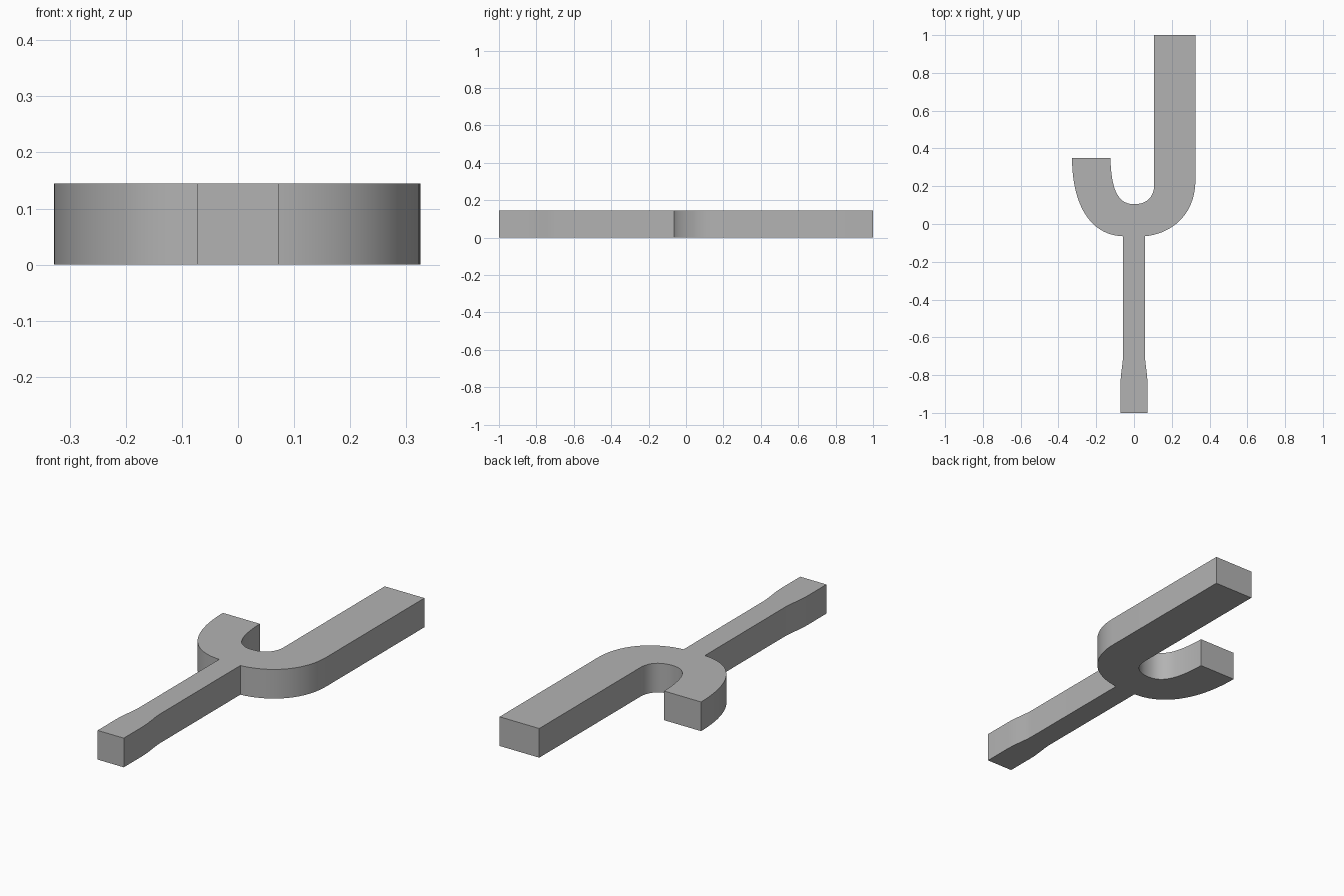
import bpy, bmesh
from math import radians
from mathutils import Vector
from mathutils.geometry import interpolate_bezier

if "Cube" in bpy.data.objects:
    bpy.data.objects.remove(bpy.data.objects["Cube"])

THICKNESS = 0.145

grey = bpy.data.materials.new("plain grey")
grey.use_nodes = True
colour = (0.45, 0.45, 0.45, 1)
grey.diffuse_color = colour
grey.node_tree.nodes["Principled BSDF"].inputs["Base Color"].default_value = colour


def curve(a, b, c, d, steps=20):
    """Points along a cubic curve, from a to d."""
    return interpolate_bezier(*(Vector(p) for p in (a, b, c, d)), steps)


# Handle: straight stem flaring gently to a wider foot
flare = curve((0.072, -0.85), (0.07, -0.78), (0.058, -0.74), (0.058, -0.69), 10)
outline = [Vector((-0.072, -1)), Vector((0.072, -1))] + flare
# Long arm, from the handle round to its square tip
outline += curve((0.058, -0.065), (0.21, -0.05), (0.325, 0.06), (0.325, 0.23))
outline += [Vector((0.325, 1)), Vector((0.107, 1))]
# Inside of the hook
outline += curve((0.107, 0.21), (0.107, 0.14), (0.065, 0.105), (0, 0.105))
outline += curve((0, 0.105), (-0.09, 0.105), (-0.12, 0.19), (-0.125, 0.35))[1:]
# Short arm, back down to the handle
outline += curve((-0.328, 0.35), (-0.328, 0.1), (-0.23, -0.06), (-0.058, -0.065))
outline += [Vector((-p.x, p.y)) for p in reversed(flare)]

# Solid plate from the outline
bm = bmesh.new()
base = bm.faces.new([bm.verts.new((p.x, p.y, 0)) for p in outline])
top = bmesh.ops.extrude_face_region(bm, geom=[base], use_keep_orig=True)["geom"]
verts = [v for v in top if isinstance(v, bmesh.types.BMVert)]
bmesh.ops.translate(bm, verts=verts, vec=(0, 0, THICKNESS))
bmesh.ops.recalc_face_normals(bm, faces=bm.faces)
mesh = bpy.data.meshes.new("hooked_fork")
bm.to_mesh(mesh)
bm.free()
mesh.materials.append(grey)

fork = bpy.data.objects.new("hooked_fork", mesh)
bpy.context.collection.objects.link(fork)
bpy.ops.object.select_all(action="DESELECT")
fork.select_set(True)
bpy.context.view_layer.objects.active = fork
bpy.ops.object.shade_smooth_by_angle(angle=radians(30))
